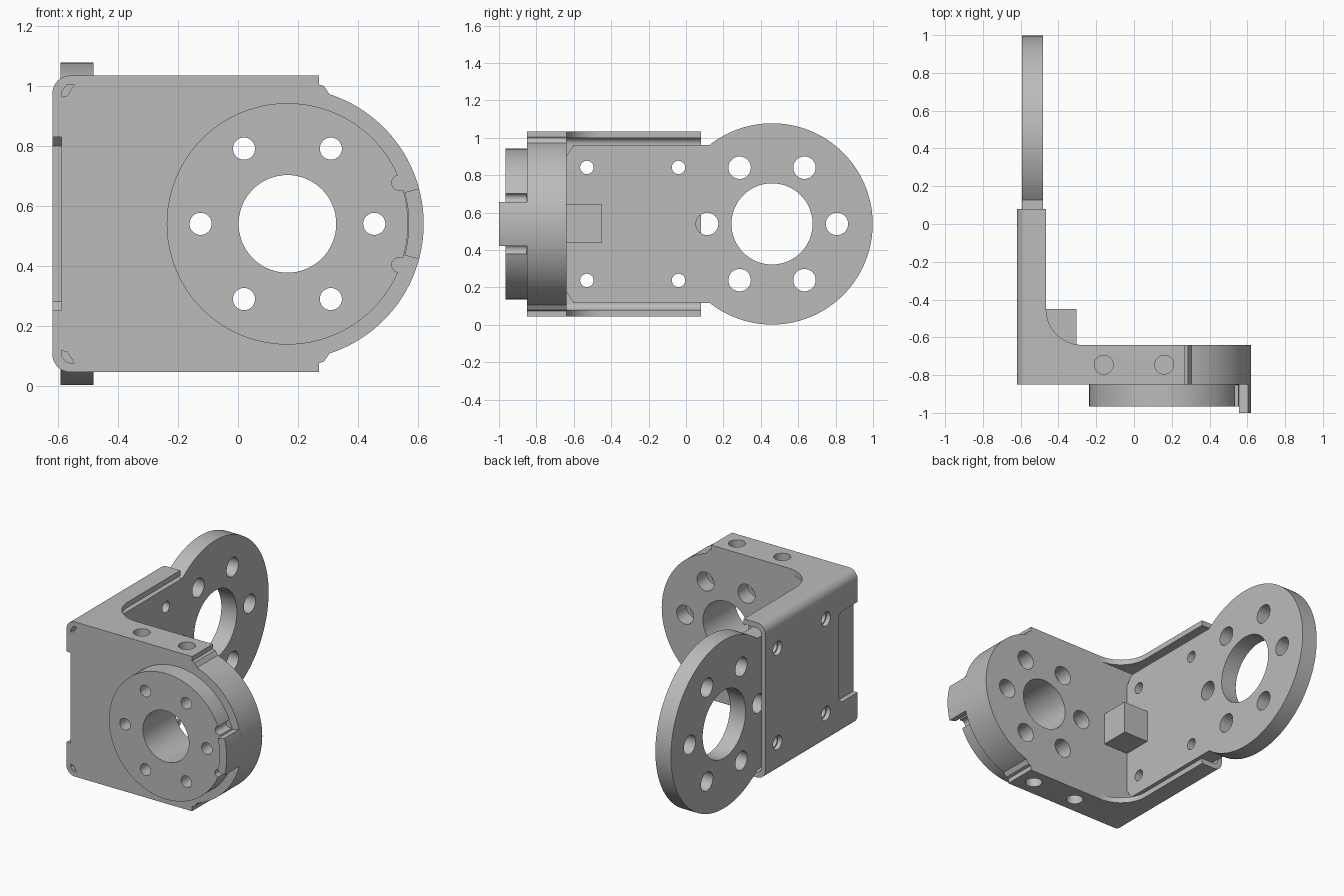
import bpy, bmesh, math
from mathutils import Vector

if "Cube" in bpy.data.objects:
    bpy.data.objects.remove(bpy.data.objects["Cube"], do_unlink=True)

grey = bpy.data.materials.new("plain grey")
grey.use_nodes = True
grey.diffuse_color = (0.5, 0.5, 0.5, 1)
grey.node_tree.nodes["Principled BSDF"].inputs["Base Color"].default_value = (0.5, 0.5, 0.5, 1)

MID = 0.54          # height of the horizontal symmetry plane
HUB = (0.165, MID)  # front hub centre in x, z
EYE = (0.46, MID)   # side disc centre in y, z


def arc(c, r, a, b, n=24):
    """Points on an arc, angles in degrees."""
    return [(c[0] + r * math.cos(math.radians(a + (b - a) * i / n)),
             c[1] + r * math.sin(math.radians(a + (b - a) * i / n))) for i in range(n + 1)]


def mirror(pts):
    """Close an upper half outline with its reflection about MID."""
    return pts + [(u, 2 * MID - v) for u, v in reversed(pts)]


def prism(name, pts, axis, lo, hi):
    """Extrude a 2D outline along an axis."""
    place = {"x": lambda u, v, w: (w, u, v),
             "y": lambda u, v, w: (u, w, v),
             "z": lambda u, v, w: (u, v, w)}[axis]
    bm = bmesh.new()
    face = bm.faces.new([bm.verts.new(place(u, v, lo)) for u, v in pts])
    ext = bmesh.ops.extrude_face_region(bm, geom=[face])
    verts = [g for g in ext["geom"] if isinstance(g, bmesh.types.BMVert)]
    bmesh.ops.translate(bm, verts=verts, vec=Vector(place(0, 0, hi - lo)))
    bmesh.ops.recalc_face_normals(bm, faces=bm.faces[:])
    mesh = bpy.data.meshes.new(name)
    bm.to_mesh(mesh)
    bm.free()
    mesh.materials.append(grey)
    obj = bpy.data.objects.new(name, mesh)
    bpy.context.collection.objects.link(obj)
    return obj


def rect(u0, u1, v0, v1):
    return [(u0, v0), (u1, v0), (u1, v1), (u0, v1)]


def cut(obj, pts, axis, lo, hi):
    """Subtract an extruded outline from a part."""
    tool = prism("cutter", pts, axis, lo, hi)
    tool.hide_render = True
    mod = obj.modifiers.new("cut", "BOOLEAN")
    mod.operation, mod.solver, mod.object = "DIFFERENCE", "EXACT", tool
    bpy.context.view_layer.objects.active = obj
    bpy.ops.object.modifier_apply(modifier=mod.name)
    bpy.data.objects.remove(tool, do_unlink=True)


def drill(obj, c, r, axis, lo, hi, n=32):
    cut(obj, arc(c, r, 0, 360, n)[:-1], axis, lo, hi)


def ring(c, r):
    """Six hole centres around a circle."""
    return arc(c, r, 0, 360, 6)[:-1]


# Front block: rounded on one side, running into a round end on the other
half = arc(HUB, 0.455, 0, 72, 32) + [(0.287, 1.0), (0.27, 1.005), (0.27, 1.035)]
half += arc((-0.56, 0.975), 0.06, 90, 180, 10)
front_block = prism("front_block", mirror(half)[:-1], "y", -0.85, -0.64)

# Hub boss on the front face
boss = prism("hub_boss", arc(HUB, 0.403, 0, 360, 96)[:-1], "y", -0.965, -0.845)
for s in (-1, 1):
    z = MID + s * 0.137
    drill(boss, (0.538, z), 0.025, "y", -1.0, -0.852, 20)
    cut(boss, rect(0.538, 0.62, z - 0.025, z + 0.025), "y", -1.0, -0.852)

# Stop tab on the rim of the round end
prism("stop_tab", arc(HUB, 0.455, -15, 15, 12) + arc(HUB, 0.405, 15, -15, 12),
      "y", -1.0, -0.85)

# Hub bore, bolt holes and their counterbores
for part in (front_block, boss):
    drill(part, HUB, 0.163, "y", -1.1, -0.5, 64)
    for c in ring(HUB, 0.29):
        drill(part, c, 0.037, "y", -1.1, -0.5)
for c in ring(HUB, 0.29):
    drill(front_block, c, 0.06, "y", -0.74, -0.5)

# Screw holes in the top and bottom, and small corner pockets
for s in (-1, 1):
    for x in (-0.16, 0.16):
        z0, z1 = sorted((MID + s * 0.35, MID + s * 0.6))
        drill(front_block, (x, -0.745), 0.05, "z", z0, z1)
    z = MID + s * 0.443
    pocket = [(-0.59, z - s * 0.02), (-0.57, z - s * 0.015), (-0.547, z + s * 0.022),
              (-0.572, z + s * 0.02), (-0.588, z)]
    cut(front_block, pocket, "y", -0.9, -0.75)

# Recess in the outer front edge
cut(front_block, [(-0.9, 0.25), (-0.69, 0.25), (-0.66, 0.28),
                  (-0.66, 0.80), (-0.69, 0.83), (-0.9, 0.83)], "x", -0.7, -0.59)

# Side channel: thin skin with a flange along top and bottom
outer = mirror([(-0.465, 1.035)] + arc((-0.56, 0.975), 0.06, 90, 180, 10))
inner = mirror([(-0.465, 1.0)] + arc((-0.555, 0.965), 0.035, 90, 180, 8))
side_channel = prism("side_channel", outer + inner[::-1], "y", -0.64, 0.08)

# Curved gussets joining the flanges to the front block
gusset = [(-0.47, -0.645)] + arc((-0.275, -0.45), 0.19, 270, 180, 20) + [(-0.47, -0.45)]
for name, z in (("upper_gusset", 1.0), ("lower_gusset", 0.045)):
    prism(name, gusset, "z", z, z + 0.035)

# Inner plate with a large round eye at the back
half = arc(EYE, 0.538, 0, 128.3, 56) + [(0.07, 0.962), (-0.60, 0.962), (-0.642, 0.90)]
side_plate = prism("side_plate", mirror(half)[:-1], "x", -0.592, -0.482)
drill(side_plate, EYE, 0.217, "x", -0.8, -0.3, 64)
for c in ring(EYE, 0.347):
    drill(side_plate, c, 0.06, "x", -0.8, -0.3)

# Mounting holes through plate and skin
for y in (-0.53, -0.04):
    for z in (MID - 0.302, MID + 0.302):
        drill(side_plate, (y, z), 0.036, "x", -0.8, -0.3, 24)
        drill(side_channel, (y, z), 0.045, "x", -0.8, -0.3, 24)

# Locating block in the inner corner
prism("locating_block", rect(-0.485, -0.305, -0.642, -0.45), "z", 0.437, 0.645)

# Smooth the curves, keep the edges crisp
bpy.ops.object.select_all(action="DESELECT")
for obj in bpy.context.scene.objects:
    if obj.type == "MESH":
        obj.select_set(True)
        bpy.context.view_layer.objects.active = obj
bpy.ops.object.shade_smooth_by_angle(angle=math.radians(30))
